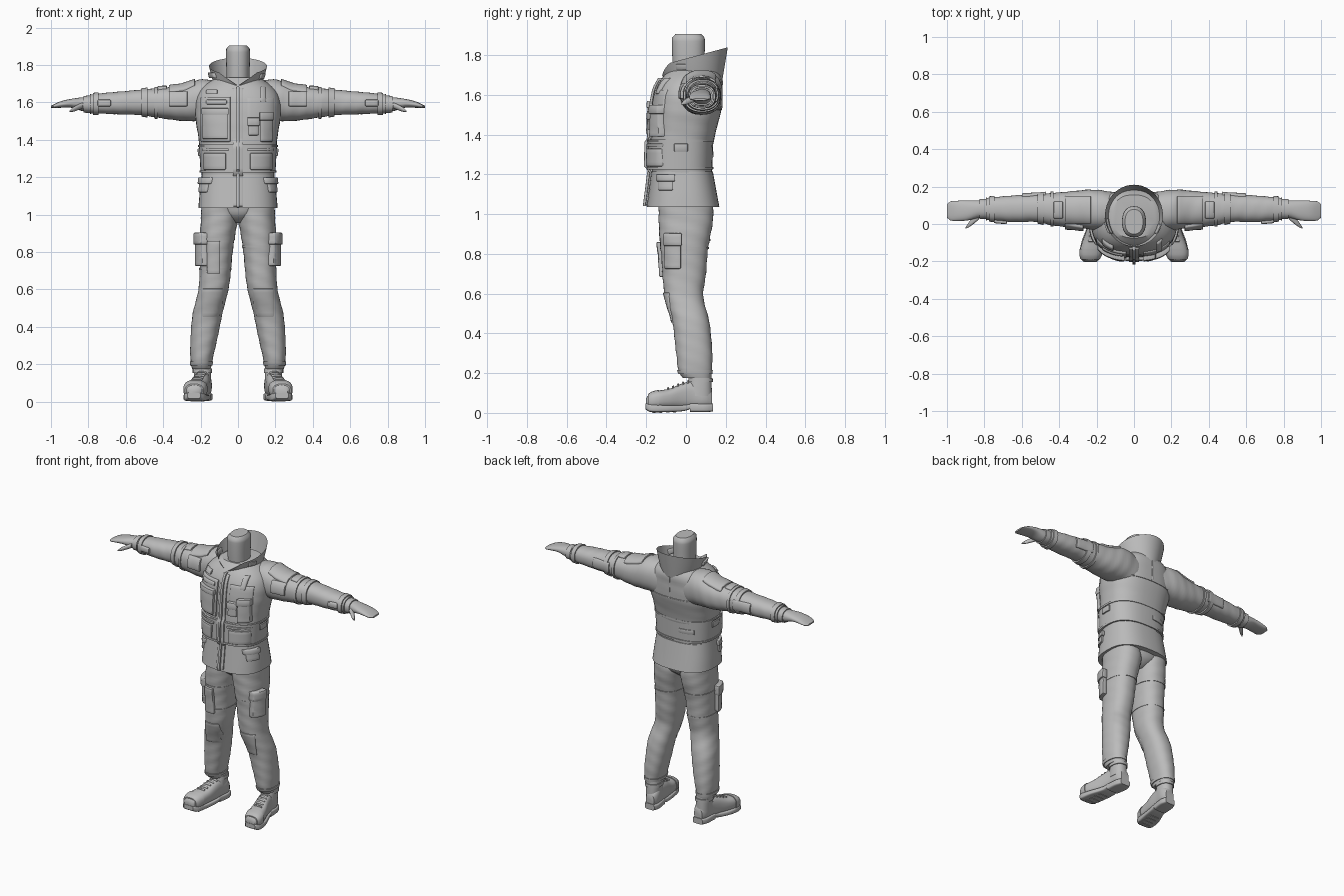
import bpy, bmesh, math
from mathutils import Vector
from mathutils.bvhtree import BVHTree

cube = bpy.data.objects.get("Cube")
if cube:
    bpy.data.objects.remove(cube, do_unlink=True)

grey = bpy.data.materials.new("plain grey")
grey.use_nodes = True
grey.diffuse_color = (0.5, 0.5, 0.5, 1)
grey.node_tree.nodes["Principled BSDF"].inputs["Base Color"].default_value = (0.5, 0.5, 0.5, 1)
parts = []
VIEWS = {"front": (0, 1, 0), "back": (0, -1, 0), "outer": (-1, 0, 0), "top": (0, 0, -1), "under": (0, 0, 1)}


def finish(name, bm):
    bmesh.ops.recalc_face_normals(bm, faces=bm.faces)
    mesh = bpy.data.meshes.new(name)
    bm.to_mesh(mesh)
    bm.free()
    mesh.materials.append(grey)
    obj = bpy.data.objects.new(name, mesh)
    bpy.context.collection.objects.link(obj)
    parts.append(obj)
    return obj


def sample(keys, t):
    """Smooth cross-section (centre a, centre b, radius a, radius b) at t."""
    i = max(k for k in range(len(keys) - 1) if keys[k][0] <= t + 1e-6)
    p, q = keys[i], keys[i + 1]
    before, after = keys[max(i - 1, 0)], keys[min(i + 2, len(keys) - 1)]
    span = q[0] - p[0]
    f = min(max((t - p[0]) / span, 0), 1)
    out = []
    for k in range(1, 5):
        m0 = (q[k] - before[k]) / (q[0] - before[0]) * span
        m1 = (after[k] - p[k]) / (after[0] - p[0]) * span
        out.append((2*f**3 - 3*f*f + 1) * p[k] + (f**3 - 2*f*f + f) * m0
                   + (3*f*f - 2*f**3) * q[k] + (f**3 - f*f) * m1)
    return out


def loft(name, axis, keys, side=1, lo=None, hi=None, grow=0.0, power=2.3, fold=0.0, sides=40):
    """Skin of superellipse rings along an axis; lo/hi and grow make fitted bands."""
    lo = keys[0][0] if lo is None else lo
    hi = keys[-1][0] if hi is None else hi
    steps = max(2, math.ceil((hi - lo) / 0.018))
    bm = bmesh.new()
    rings = []
    for j in range(steps + 1):
        t = lo + (hi - lo) * j / steps
        ca, cb, ra, rb = sample(keys, t)
        ring = []
        for i in range(sides):
            ang = math.tau * i / sides
            c, s = math.cos(ang), math.sin(ang)
            w = 1 + fold * math.sin(2 * ang + t * 55) * math.sin(t * 31 + ang)
            a = ca + (ra * w + grow) * math.copysign(abs(c) ** (2 / power), c)
            b = cb + (rb * w + grow) * math.copysign(abs(s) ** (2 / power), s)
            co = {"X": (t, a, b), "Y": (a, t, b), "Z": (a, b, t)}[axis]
            ring.append(bm.verts.new((co[0] * side, co[1], co[2])))
        rings.append(ring)
    for r, q in zip(rings, rings[1:]):
        for i in range(sides):
            k = (i + 1) % sides
            bm.faces.new((r[i], r[k], q[k], q[i]))
    bm.faces.new(rings[0])
    bm.faces.new(rings[-1])
    return finish(name, bm)


def patch(name, targets, view, us, vs, thick, side=1, soft=0.005):
    """Pocket or strip that follows the garment beneath it."""
    d = Vector(VIEWS[view])
    d.x *= side
    trees = []
    for o in targets:
        b = bmesh.new()
        b.from_mesh(o.data)
        trees.append(BVHTree.FromBMesh(b))
        b.free()
    nu, nv = (max(1, round((r[1] - r[0]) / 0.02)) for r in (us, vs))
    bm = bmesh.new()
    grid = {}
    for i in range(nu + 1):
        for j in range(nv + 1):
            u = us[0] + (us[1] - us[0]) * i / nu
            v = vs[0] + (vs[1] - vs[0]) * j / nv
            p = {"front": (u*side, 0, v), "back": (u*side, 0, v), "outer": (0, u, v)}.get(view, (u*side, v, 0))
            start = Vector(p) - d * 3
            hits = [h for h in (t.ray_cast(start, d) for t in trees) if h[0]]
            if hits:
                grid[i, j] = bm.verts.new(min(hits, key=lambda h: h[3])[0] + d * 0.006)
    for i in range(nu):
        for j in range(nv):
            cell = [grid.get(k) for k in ((i, j), (i + 1, j), (i + 1, j + 1), (i, j + 1))]
            if all(cell):
                bm.faces.new(cell)
    out = bmesh.ops.extrude_face_region(bm, geom=bm.faces[:])["geom"]
    bmesh.ops.translate(bm, vec=-d * (thick + 0.006), verts=[g for g in out if isinstance(g, bmesh.types.BMVert)])
    bmesh.ops.recalc_face_normals(bm, faces=bm.faces)
    rim = [e for e in bm.edges if len(e.link_faces) == 2 and e.calc_face_angle() > 0.8]
    bmesh.ops.bevel(bm, geom=rim, offset=min(soft, thick * 0.5), segments=2, affect="EDGES", profile=0.5)
    return finish(name, bm)


# Jacket: skirt, waist band, body
skirt = loft("jacket_skirt", "Z", [(1.03, 0, -.015, .212, .183), (1.1, 0, -.017, .206, .172),
                                   (1.21, 0, -.02, .193, .155)], power=2.6)
body = loft("jacket_body", "Z", [(1.19, 0, -.02, .193, .15), (1.3, 0, -.025, .2, .155), (1.42, 0, -.01, .213, .163),
                                 (1.52, 0, .005, .228, .172), (1.62, 0, .015, .222, .165), (1.68, 0, .03, .185, .15),
                                 (1.73, 0, .04, .115, .115)], power=2.5, fold=.006)
belt_keys = [(1.22, 0, -.03, .2, .162), (1.37, 0, -.026, .209, .163)]
belt = loft("waist_band", "Z", belt_keys, power=2.6)
for n, z in enumerate((1.22, 1.357)):
    loft(f"waist_piping_{n}", "Z", belt_keys, lo=z, hi=z + .012, grow=.005, power=2.6)
jacket = [skirt, body, belt]

# Flared collar, tilted up at the back and open in a notch at the front
bm = bmesh.new()
rows, around = 7, 56
grid = []
for j in range(rows + 1):
    f = j / rows
    row = []
    for i in range(around + 1):
        a = -math.pi / 2 + .06 + (math.tau - .12) * i / around
        x = (.112 + .043 * f ** .7) * math.cos(a)
        y = .045 + (.135 + .03 * f) * math.sin(a)
        notch = max(0, 1 - abs(x) / .1) if y < 0 else 0
        rim = 1.745 + (y + .12) * .27 - .06 * notch
        row.append(bm.verts.new((x, y, 1.655 + (rim - 1.655) * f)))
    grid.append(row)
for r, q in zip(grid, grid[1:]):
    for i in range(around):
        bm.faces.new((r[i], r[i + 1], q[i + 1], q[i]))
bmesh.ops.solidify(bm, geom=bm.faces[:], thickness=.01)
collar = finish("collar", bm)
patch("collar_loop", [collar], "outer", (-.05, .03), (1.725, 1.755), .016, -1)
patch("collar_tab", [collar], "outer", (-.05, .0), (1.72, 1.75), .008)

# Neck form
loft("neck_form", "Z", [(1.6, 0, .02, .06, .075), (1.75, 0, .013, .062, .08), (1.87, 0, .012, .064, .083),
                        (1.89, 0, .012, .06, .079), (1.9, 0, .012, .048, .066)])

# Front closure
patch("zip_flap", jacket, "front", (-.028, .028), (1.04, 1.67), .008)
patch("zip", jacket, "front", (-.008, .008), (1.035, 1.68), .02, soft=.003)

# Right chest pocket stack
patch("chest_pocket_base", jacket, "front", (.04, .2), (1.385, 1.625), .012, -1)
patch("chest_pocket", jacket, "front", (.055, .19), (1.4, 1.555), .03, -1)
patch("chest_pocket_flap", jacket, "front", (.05, .195), (1.53, 1.565), .037, -1)
patch("chest_label", jacket, "front", (.06, .17), (1.585, 1.61), .02, -1)
patch("shoulder_tab", jacket, "front", (.11, .17), (1.64, 1.665), .018, -1)
# Left chest pockets
patch("chest_panel", jacket, "front", (.05, .19), (1.5, 1.62), .008)
patch("pen_pocket", jacket, "front", (.055, .11), (1.42, 1.51), .025)
patch("pen_pocket_flap", jacket, "front", (.05, .115), (1.47, 1.515), .032)
patch("radio_pocket", jacket, "front", (.12, .185), (1.385, 1.54), .03)
patch("radio_pocket_flap", jacket, "front", (.115, .19), (1.5, 1.545), .037)
patch("chest_strap", jacket, "front", (.12, .15), (1.6, 1.68), .015)

# Waist band and skirt pockets, back yoke
for s, tag in ((1, "left"), (-1, "right")):
    patch(f"waist_pouch_{tag}", [belt], "front", (.065, .185), (1.235, 1.325), .014, s)
    patch(f"waist_strap_{tag}", [belt], "front", (.05, .19), (1.335, 1.35), .012, s)
    patch(f"waist_side_{tag}", [belt], "outer", (-.06, .01), (1.31, 1.35), .009, s)
    patch(f"skirt_pocket_{tag}", [skirt], "outer", (-.14, -.065), (1.115, 1.18), .013, s)
    patch(f"skirt_flap_{tag}", [skirt], "outer", (-.15, -.055), (1.16, 1.195), .02, s)
    patch(f"yoke_edge_{tag}", [body], "back", (0, .2), (1.52, 1.528), .004, s)
patch("yoke_seam", [body], "back", (-.005, .005), (1.52, 1.67), .004)
patch("back_label", [belt], "back", (-.14, -.04), (1.28, 1.31), .005)

ARM = [(.1, .07, 1.595, .1, .115), (.2, .075, 1.605, .108, .112), (.3, .078, 1.593, .1, .095),
       (.45, .08, 1.593, .085, .077), (.52, .084, 1.596, .074, .068), (.65, .082, 1.592, .071, .06),
       (.79, .08, 1.587, .058, .05)]
HAND = [(.77, .08, 1.586, .046, .04), (.83, .08, 1.586, .047, .037), (.89, .072, 1.591, .053, .024),
        (.95, .07, 1.584, .054, .017), (.985, .07, 1.575, .05, .01), (1.0, .07, 1.572, .036, .005)]
THUMB = [(.83, .045, 1.58, .022, .016), (.87, .008, 1.563, .017, .014), (.895, -.015, 1.552, .01, .009),
         (.9, -.02, 1.549, .004, .004)]
LEG = [(.17, .195, .055, .05, .07), (.2, .196, .046, .056, .083), (.3, .186, .042, .069, .091),
       (.45, .166, .024, .079, .093), (.58, .134, -.008, .08, .096), (.68, .123, -.01, .083, .108),
       (.8, .115, -.008, .088, .117), (.9, .109, -.004, .095, .13), (.97, .1, -.002, .099, .137),
       (1.05, .098, -.002, .097, .137)]
BOOT = [(-.2, .235, .05, .03, .02), (-.185, .234, .056, .049, .036), (-.14, .228, .062, .06, .045),
        (-.08, .215, .068, .056, .05), (-.02, .2, .08, .049, .063), (.04, .19, .085, .044, .07),
        (.1, .185, .08, .045, .06), (.13, .183, .065, .03, .04)]
SHAFT = [(.08, .19, .065, .045, .065), (.15, .19, .073, .046, .056), (.21, .192, .075, .044, .052)]
SOLE = [(-.203, .235, .028, .035, .015), (-.18, .234, .021, .056, .021), (-.1, .221, .017, .061, .017),
        (-.01, .198, .02, .05, .015), (.03, .192, .03, .046, .012)]
HEEL = [(.02, .193, .022, .047, .022), (.1, .185, .021, .049, .021), (.135, .183, .022, .036, .02)]

for s, tag in ((1, "left"), (-1, "right")):
    # Sleeve with cuffs, pads and pockets
    arm = loft(f"sleeve_{tag}", "X", ARM, s, fold=.022)
    for n, (a, b, g) in enumerate(((.43, .447, .007), (.485, .515, .008), (.745, .775, .008), (.785, .79, .003))):
        loft(f"sleeve_band_{n}_{tag}", "X", ARM, s, a, b, g)
    patch(f"shoulder_pad_{tag}", [arm, body], "top", (.23, .37), (-.0, .15), .012, s)
    patch(f"shoulder_patch_{tag}", [arm], "front", (.27, .37), (1.575, 1.655), .014, s)
    patch(f"elbow_pad_{tag}", [arm], "back", (.47, .6), (1.56, 1.63), .01, s)
    patch(f"forearm_tab_{tag}", [arm], "front", (.68, .75), (1.575, 1.61), .014, s)
    patch(f"upper_arm_tab_{tag}", [arm], "top", (.38, .43), (.03, .12), .01, s)
    # Gloved hand
    loft(f"hand_{tag}", "X", HAND, s, sides=28)
    loft(f"glove_cuff_{tag}", "X", HAND, s, .785, .825, .007, sides=28)
    loft(f"thumb_{tag}", "X", THUMB, s, sides=16)
    # Trouser leg and cargo pocket
    leg = loft(f"trouser_leg_{tag}", "Z", LEG, s, fold=.022)
    loft(f"trouser_cuff_{tag}", "Z", LEG, s, .19, .21, .005)
    patch(f"cargo_pocket_{tag}", [leg], "outer", (-.11, -.025), (.72, .87), .028, s, .008)
    patch(f"cargo_flap_{tag}", [leg], "outer", (-.115, -.02), (.835, .9), .036, s, .008)
    patch(f"knee_pad_{tag}", [leg], "front", (.08, .19), (.45, .6), .007, s)
    for n, z in enumerate((.82,) if s > 0 else (.7, .86)):
        loft(f"thigh_strap_{n}_{tag}", "Z", LEG, s, z, z + .01, .003)
    if s < 0:
        patch("thigh_holster", [leg], "front", (.095, .165), (.68, .855), .018, s)
    # Boot
    boot = loft(f"boot_{tag}", "Y", BOOT, s, power=2.6, sides=32)
    shaft = loft(f"boot_shaft_{tag}", "Z", SHAFT, s, sides=32)
    loft(f"boot_collar_{tag}", "Z", SHAFT, s, .15, .172, .006, sides=32)
    loft(f"sole_{tag}", "Y", SOLE, s, power=5, sides=32)
    loft(f"heel_{tag}", "Y", HEEL, s, power=5, sides=32)
    loft(f"toe_cap_{tag}", "Y", BOOT, s, -.19, -.135, .004, power=2.6, sides=32)
    for n in range(5):
        y = -.095 + n * .025
        x = .218 - n * .006
        patch(f"lace_{n}_{tag}", [boot, shaft], "top", (x - .028, x + .028), (y, y + .009), .009, s, .003)
    for n in range(4):
        y = -.17 + n * .035
        patch(f"tread_{n}_{tag}", [bpy.data.objects[f"sole_{tag}"]], "under", (.18, .255 - n * .005), (y, y + .016), .003, s, .001)

# Trouser seat
loft("trouser_seat", "Z", [(.95, 0, .0, .03, .07), (.99, 0, 0, .11, .12), (1.05, 0, 0, .18, .137)])

# Smooth shading with crisp edges; rest the soles on the ground
low = min(v.co.z for o in parts for v in o.data.vertices)
bpy.ops.object.select_all(action="DESELECT")
for o in parts:
    o.location.z = -low
    o.select_set(True)
bpy.context.view_layer.objects.active = parts[0]
bpy.ops.object.shade_smooth_by_angle(angle=math.radians(40))
